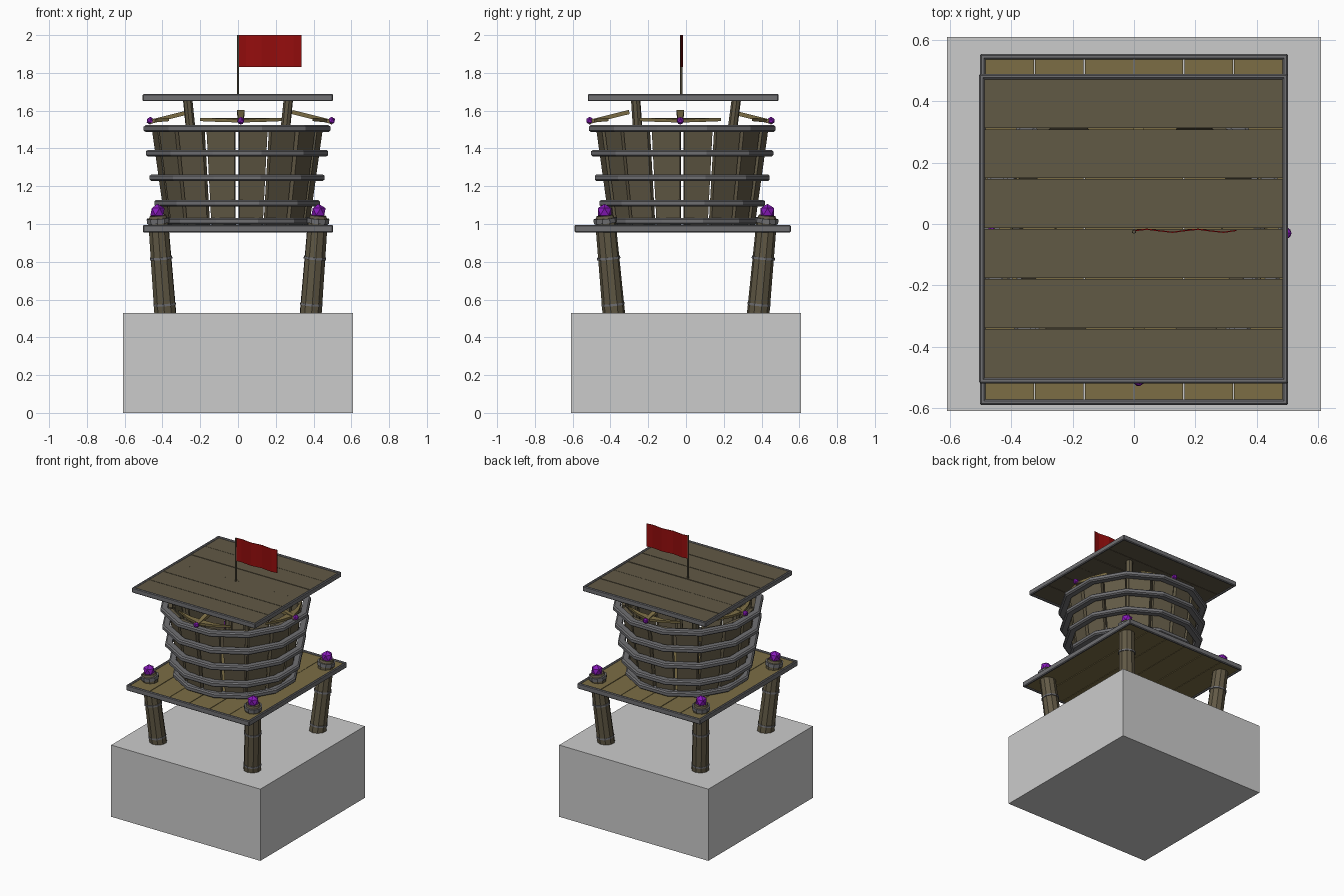
import bpy, bmesh, math, random
from mathutils import Vector, Matrix

if "Cube" in bpy.data.objects:
    bpy.data.objects.remove(bpy.data.objects["Cube"])

random.seed(4)


def material(name, rgb):
    m = bpy.data.materials.new(name)
    m.diffuse_color = (*rgb, 1)
    m.use_nodes = True
    m.node_tree.nodes["Principled BSDF"].inputs["Base Color"].default_value = m.diffuse_color
    return m


WOOD = material("dark wood", (0.12, 0.10, 0.06))
TAN = material("light wood", (0.20, 0.155, 0.06))
IRON = material("iron", (0.16, 0.16, 0.17))
GEM = material("purple crystal", (0.25, 0.01, 0.5))
RED = material("red cloth", (0.3, 0.004, 0.004))


def finish(name, bm, mat=None):
    bmesh.ops.recalc_face_normals(bm, faces=bm.faces)
    me = bpy.data.meshes.new(name)
    bm.to_mesh(me)
    bm.free()
    ob = bpy.data.objects.new(name, me)
    bpy.context.collection.objects.link(ob)
    if mat:
        me.materials.append(mat)
    return ob


def box(name, lo, hi, mat=None, bevel=0):
    bm = bmesh.new()
    lo, hi = Vector(lo), Vector(hi)
    bmesh.ops.create_cube(bm, size=1, matrix=Matrix.Translation((lo + hi) / 2)
                          @ Matrix.Diagonal((*(hi - lo), 1)))
    if bevel:
        bmesh.ops.bevel(bm, geom=bm.edges[:], offset=bevel, segments=1, affect='EDGES')
    return finish(name, bm, mat)


def rod(name, a, b, r1, r2, sides, mat):
    a, b = Vector(a), Vector(b)
    d = b - a
    bm = bmesh.new()
    rot = d.to_track_quat('Z', 'Y').to_matrix().to_4x4()
    bmesh.ops.create_cone(bm, cap_ends=True, segments=sides, radius1=r1, radius2=r2,
                          depth=d.length, matrix=Matrix.Translation((a + b) / 2) @ rot)
    return finish(name, bm, mat)


def gem(name, pos, r):
    bm = bmesh.new()
    bmesh.ops.create_icosphere(bm, subdivisions=1, radius=r, matrix=Matrix.Translation(pos))
    return finish(name, bm, GEM)


def prism(name, outline, t, matrix, mat):
    """Flat outline in XY, thickened along Z, then placed by a matrix."""
    bm = bmesh.new()
    face = bm.faces.new([bm.verts.new((x, y, -t / 2)) for x, y in outline])
    ext = bmesh.ops.extrude_face_region(bm, geom=[face])
    bmesh.ops.translate(bm, vec=(0, 0, t),
                        verts=[v for v in ext['geom'] if isinstance(v, bmesh.types.BMVert)])
    bmesh.ops.transform(bm, matrix=matrix, verts=bm.verts[:])
    return finish(name, bm, mat)


def deck(name, x0, x1, y0, y1, z0, z1, along_x, mat):
    """Iron frame filled with six slightly uneven planks."""
    w = 0.018
    box(name + "_frame_left", (x0, y0, z0), (x0 + w, y1, z1), IRON, 0.005)
    box(name + "_frame_right", (x1 - w, y0, z0), (x1, y1, z1), IRON, 0.005)
    box(name + "_frame_front", (x0, y0, z0), (x1, y0 + w, z1), IRON, 0.005)
    box(name + "_frame_back", (x0, y1 - w, z0), (x1, y1, z1), IRON, 0.005)
    a0, a1 = (y0, y1) if along_x else (x0, x1)
    a0, a1 = a0 + w - 0.002, a1 - w + 0.002
    for i in range(6):
        p = a0 + (a1 - a0) * i / 6 + 0.002
        q = a0 + (a1 - a0) * (i + 1) / 6 - 0.002
        d = random.uniform(-0.002, 0.002)
        lo, hi = ((x0 + w, p), (x1 - w, q)) if along_x else ((p, y0 + w), (q, y1 - w))
        box(f"{name}_plank_{i}", (*lo, z0 + 0.007 + d), (*hi, z1 - 0.007 + d), mat)


# stone base
box("stone_base", (-0.61, -0.61, 0), (0.61, 0.61, 0.53))

# leaning pillars with bands, caps and crystals
for sx in (-1, 1):
    for sy in (-1, 1):
        tag = ("left" if sx < 0 else "right") + ("_front" if sy < 0 else "_back")

        def at(z):
            k = (z - 0.5) / 0.55
            return Vector((sx * (0.383 + 0.042 * k), sy * (0.38 + 0.05 * k), z))
        rod("pillar_" + tag, at(0.5), at(1.03), 0.06, 0.054, 10, WOOD)
        for z in (0.575, 0.82):
            rod("pillar_band_" + tag, at(z - 0.006), at(z + 0.006), 0.062, 0.061, 10, IRON)
        rod("pillar_cap_" + tag, at(1.005), at(1.03), 0.062, 0.062, 10, IRON)
        rod("pillar_top_" + tag, at(1.03), at(1.045), 0.05, 0.044, 10, WOOD)
        gem("pillar_crystal_" + tag, at(1.065), 0.042)

# platform and roof
deck("platform", -0.503, 0.503, -0.59, 0.555, 0.955, 0.995, False, TAN)
deck("roof", -0.505, 0.503, -0.52, 0.49, 1.65, 1.688, True, WOOD)

# flared tub made of separate staves
CX, CY = -0.005, -0.02
N = 16
for i in range(N):
    m = Matrix.Translation((CX, CY, 0)) @ Matrix.Rotation((i + 0.5) * math.tau / N, 4, 'Z')
    bm = bmesh.new()
    bmesh.ops.create_cube(bm, size=1)
    j = random.uniform(-0.004, 0.004)
    for v in bm.verts:
        top = v.co.z > 0
        r = (0.435 if top else 0.362) + v.co.x * 0.026 + j
        v.co = m @ Vector((r, v.co.y * (0.152 if top else 0.126), 1.515 if top else 0.985))
    finish(f"tub_stave_{i}", bm, WOOD)

# twelve-sided hoops with chamfered outer edges
for z, r in ((1.015, 0.412), (1.11, 0.438), (1.245, 0.463), (1.375, 0.482), (1.505, 0.494)):
    R = r / math.cos(math.pi / 12)
    prof = [(R - 0.048, -0.018), (R - 0.010, -0.018), (R, -0.010),
            (R, 0.010), (R - 0.010, 0.018), (R - 0.048, 0.018)]
    bm = bmesh.new()
    loops = []
    for k in range(12):
        a = (k + 0.5) * math.tau / 12
        loops.append([bm.verts.new((CX + p * math.cos(a), CY + p * math.sin(a), z + h))
                      for p, h in prof])
    for k in range(12):
        A, B = loops[k], loops[(k + 1) % 12]
        for n in range(6):
            bm.faces.new((A[n], B[n], B[(n + 1) % 6], A[(n + 1) % 6]))
    finish("tub_hoop", bm, IRON)

# roof posts
for sx in (-1, 1):
    for sy in (-1, 1):
        rod("roof_post", (sx * 0.2, sy * 0.2 + CY, 0.99),
            (sx * 0.267, sy * 0.267, 1.665), 0.027, 0.025, 8, WOOD)

# four mounted crossbows facing outwards, each tipped with a crystal
bow = [(0.0, 0.02), (-0.02, 0.1), (-0.075, 0.215), (-0.045, 0.09), (-0.045, -0.09),
       (-0.075, -0.215), (-0.02, -0.1), (0.0, -0.02)]
stock = [(0.03, -0.012), (0.03, 0.012), (-0.19, 0.02), (-0.19, -0.02)]
for i in range(4):
    base = (Matrix.Translation((0.015, -0.03, 1.547))
            @ Matrix.Rotation(i * math.pi / 2, 4, 'Z')
            @ Matrix.Translation((0.455, 0, 0)))
    tilt = base @ Matrix.Rotation(math.radians(14), 4, 'Y')
    prism(f"crossbow_stock_{i}", stock, 0.022, tilt, TAN)
    prism(f"crossbow_limbs_{i}", bow, 0.018, base @ Matrix.Rotation(math.radians(5), 4, 'Y'), TAN)
    gem(f"crossbow_crystal_{i}", base @ Vector((0.025, 0, 0)), 0.021)

# flag pole and waving flag
rod("flag_pole", (0, -0.025, 1.66), (0, -0.025, 2.0), 0.007, 0.006, 6, WOOD)
bm = bmesh.new()
cols = []
for i in range(9):
    x = 0.335 * i / 8
    y = -0.022 + 0.005 * math.sin(i * 1.6)
    cols.append([bm.verts.new((x, y + d, z)) for d, z in
                 ((-0.002, 1.83), (0.002, 1.83), (0.002, 2.0), (-0.002, 2.0))])
for A, B in zip(cols, cols[1:]):
    for n in range(4):
        bm.faces.new((A[n], B[n], B[(n + 1) % 4], A[(n + 1) % 4]))
bm.faces.new(cols[0])
bm.faces.new(cols[-1])
finish("flag", bm, RED)
